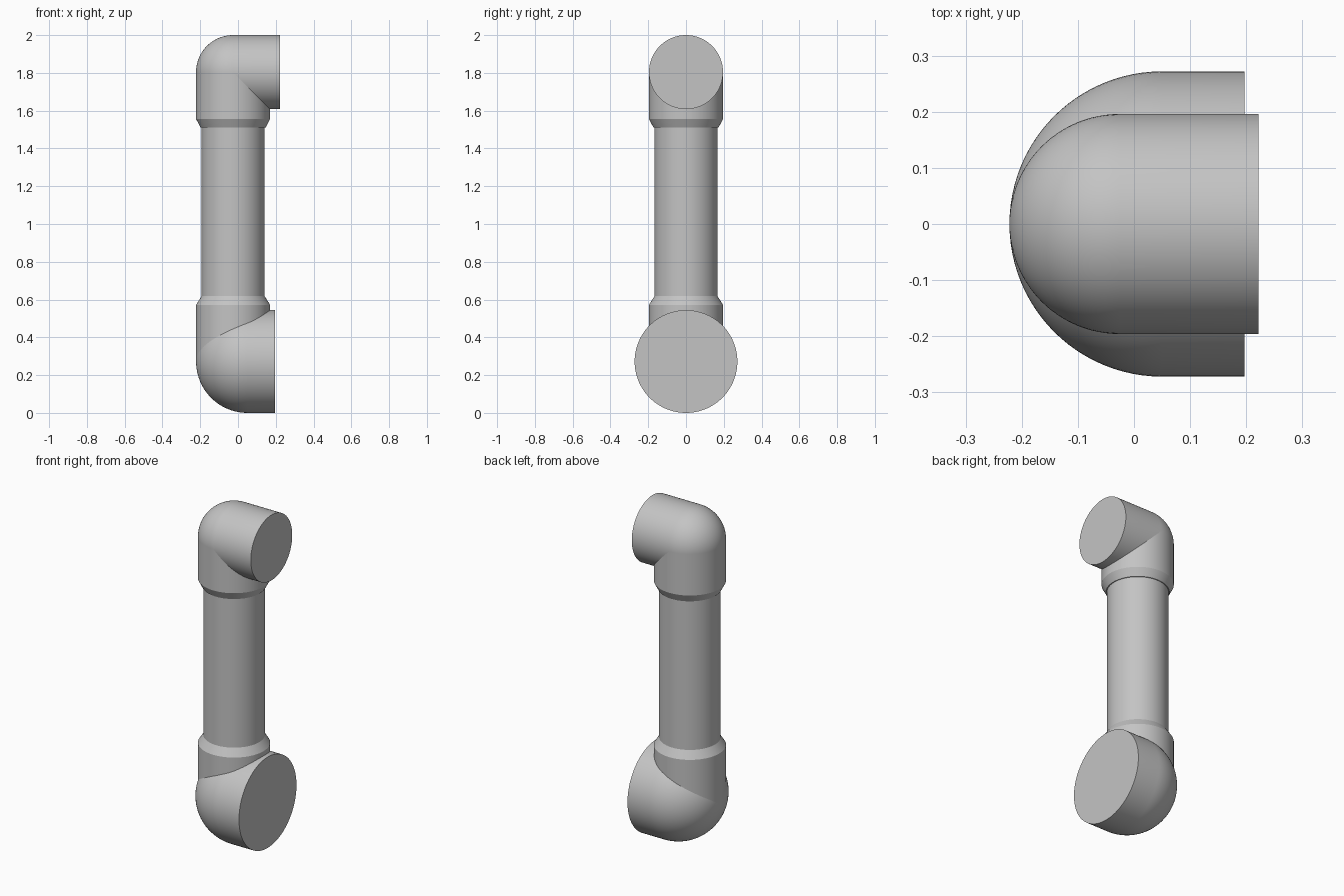
import bpy, math
from mathutils import Matrix

cube = bpy.data.objects.get("Cube")
if cube:
    bpy.data.objects.remove(cube)

SEGMENTS = 96
AXIS_X = -0.026      # centre line of the upright tube
TUBE_R = 0.196       # sleeve and upper elbow radius
SHAFT_R = 0.167
BASE_R = 0.272       # lower elbow radius

grey = bpy.data.materials.new("plain grey")
grey.use_nodes = True
colour = (0.55, 0.55, 0.55, 1)
grey.diffuse_color = colour
grey.node_tree.nodes["Principled BSDF"].inputs["Base Color"].default_value = colour


def lathe(name, profile, matrix):
    """Revolve (radius, height) points about local z, closing both ends."""
    verts, rings, faces = [], [], []
    for r, h in profile:
        count = SEGMENTS if r > 1e-5 else 1
        rings.append(range(len(verts), len(verts) + count))
        for i in range(count):
            a = math.tau * i / SEGMENTS
            verts.append((r * math.cos(a), r * math.sin(a), h))
    for low, high in zip(rings, rings[1:]):
        for i in range(SEGMENTS):
            j = (i + 1) % SEGMENTS
            if len(low) == 1:
                faces.append((low[0], high[j], high[i]))
            else:
                faces.append((low[i], low[j], high[j], high[i]))
    if len(rings[0]) > 1:
        faces.append(tuple(reversed(rings[0])))
    faces.append(tuple(rings[-1]))
    mesh = bpy.data.meshes.new(name)
    mesh.from_pydata(verts, [], faces)
    mesh.materials.append(grey)
    obj = bpy.data.objects.new(name, mesh)
    obj.matrix_world = matrix
    bpy.context.collection.objects.link(obj)
    bpy.ops.object.select_all(action="DESELECT")
    obj.select_set(True)
    bpy.context.view_layer.objects.active = obj
    bpy.ops.object.shade_smooth_by_angle(angle=math.radians(25))
    return obj


def elbow(name, radius, x, z, end_x):
    """Horizontal tube with a domed back and a flat end facing +x."""
    steps = SEGMENTS // 4
    dome = [(radius * math.sin(a), -radius * math.cos(a))
            for a in (math.pi / 2 * i / steps for i in range(steps + 1))]
    place = Matrix.Translation((x, 0, z)) @ Matrix.Rotation(math.pi / 2, 4, "Y")
    return lathe(name, dome + [(radius, end_x - x)], place)


# Elbows at both ends
elbow("upper_elbow", TUBE_R, AXIS_X, 2 - TUBE_R, 0.222)
elbow("lower_elbow", BASE_R, BASE_R - 0.222, BASE_R, 0.197)

# Upright tube: lower sleeve, chamfer, shaft, chamfer, upper sleeve
lathe("upright_tube", [
    (TUBE_R, BASE_R), (TUBE_R, 0.572), (SHAFT_R, 0.618),
    (SHAFT_R, 1.51), (0.172, 1.51), (TUBE_R, 1.556), (TUBE_R, 2 - TUBE_R),
], Matrix.Translation((AXIS_X, 0, 0)))
